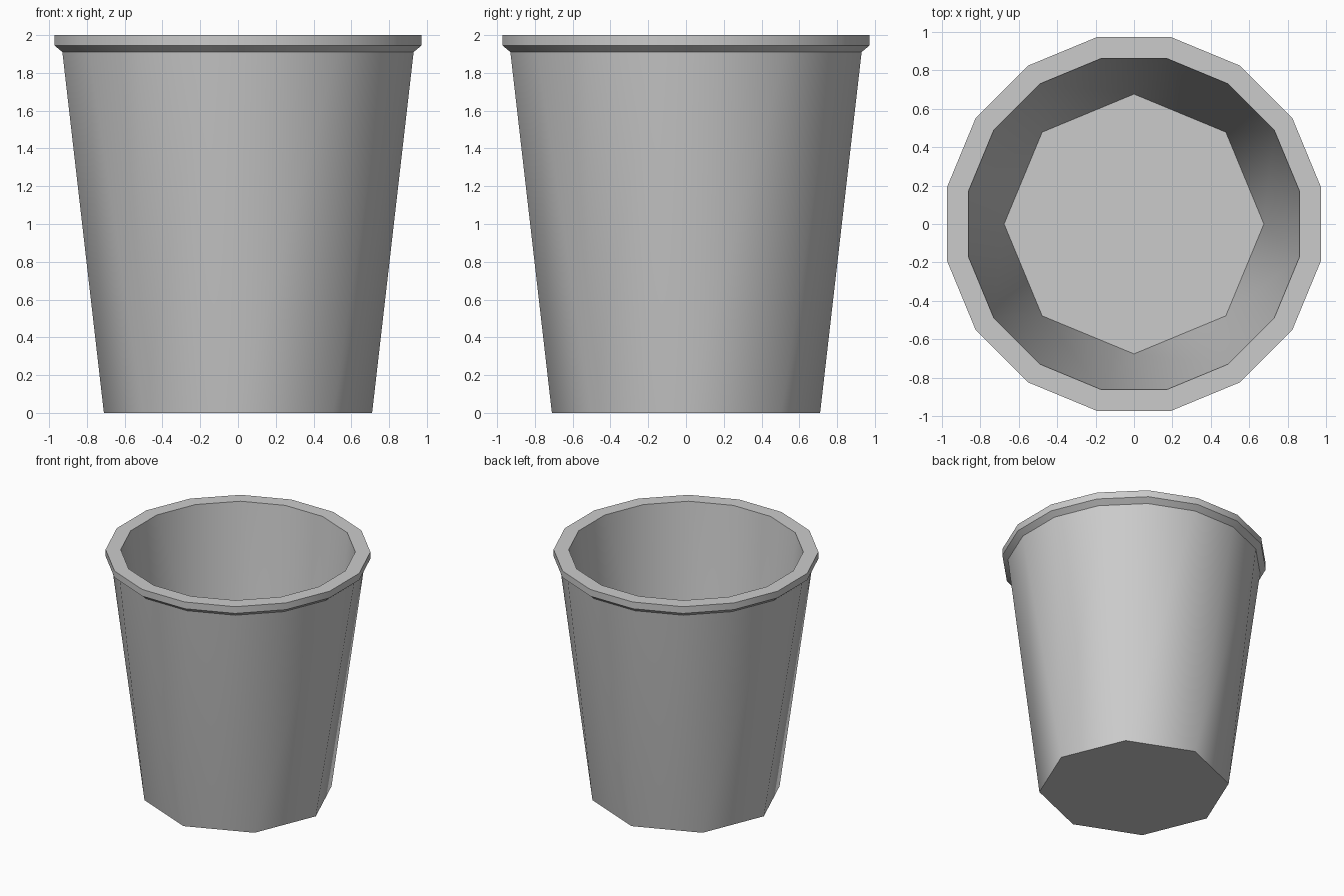
import bpy
import bmesh
from math import cos, sin, radians, tau

cube = bpy.data.objects.get("Cube")
if cube:
    bpy.data.objects.remove(cube, do_unlink=True)

BASE_SIDES = 8
RIM_SIDES = 16

grey = bpy.data.materials.new("light_grey")
grey.use_nodes = True
colour = (0.6, 0.6, 0.6, 1.0)
grey.diffuse_color = colour
grey.node_tree.nodes["Principled BSDF"].inputs["Base Color"].default_value = colour

bm = bmesh.new()


def ring(sides, radius, z, turn=0.0):
    """Closed ring of vertices, turned by a fraction of one side."""
    angles = [tau * (i + turn) / sides for i in range(sides)]
    return [bm.verts.new((radius * cos(a), radius * sin(a), z)) for a in angles]


def bridge(a, b):
    """Quads between two rings with the same number of sides."""
    for i in range(len(a)):
        j = (i + 1) % len(a)
        bm.faces.new((a[i], a[j], b[j], b[i]))


def flare(base, top):
    """Wall from a ring to one with twice the sides: one triangle per corner, one quad per side."""
    n = len(base)
    for i in range(n):
        j = (i + 1) % n
        before, after, following = top[2 * i - 1], top[2 * i], top[2 * i + 1]
        bm.faces.new((base[i], after, before))
        bm.faces.new((base[i], base[j], following, after))


# Outer shell: octagonal foot flaring to the underside of the rim
foot = ring(BASE_SIDES, 0.71, 0.0)
neck = ring(RIM_SIDES, 0.948, 1.91, 0.5)
flare(foot, neck)
bm.faces.new(foot)

# Rim: sloped underside, upright band and flat lip
band_low = ring(RIM_SIDES, 0.99, 1.945, 0.5)
band_top = ring(RIM_SIDES, 0.99, 2.0, 0.5)
mouth = ring(RIM_SIDES, 0.877, 2.0, 0.5)
for lower, upper in ((neck, band_low), (band_low, band_top), (band_top, mouth)):
    bridge(lower, upper)

# Inner wall and floor
floor = ring(BASE_SIDES, 0.675, 0.04)
flare(floor, mouth)
bm.faces.new(floor)

bmesh.ops.recalc_face_normals(bm, faces=bm.faces[:])
mesh = bpy.data.meshes.new("cup")
bm.to_mesh(mesh)
bm.free()
mesh.materials.append(grey)

cup = bpy.data.objects.new("cup", mesh)
bpy.context.collection.objects.link(cup)

# Smooth walls, crisp rim and floor edges
bpy.ops.object.select_all(action="DESELECT")
cup.select_set(True)
bpy.context.view_layer.objects.active = cup
bpy.ops.object.shade_smooth_by_angle(angle=radians(30))
